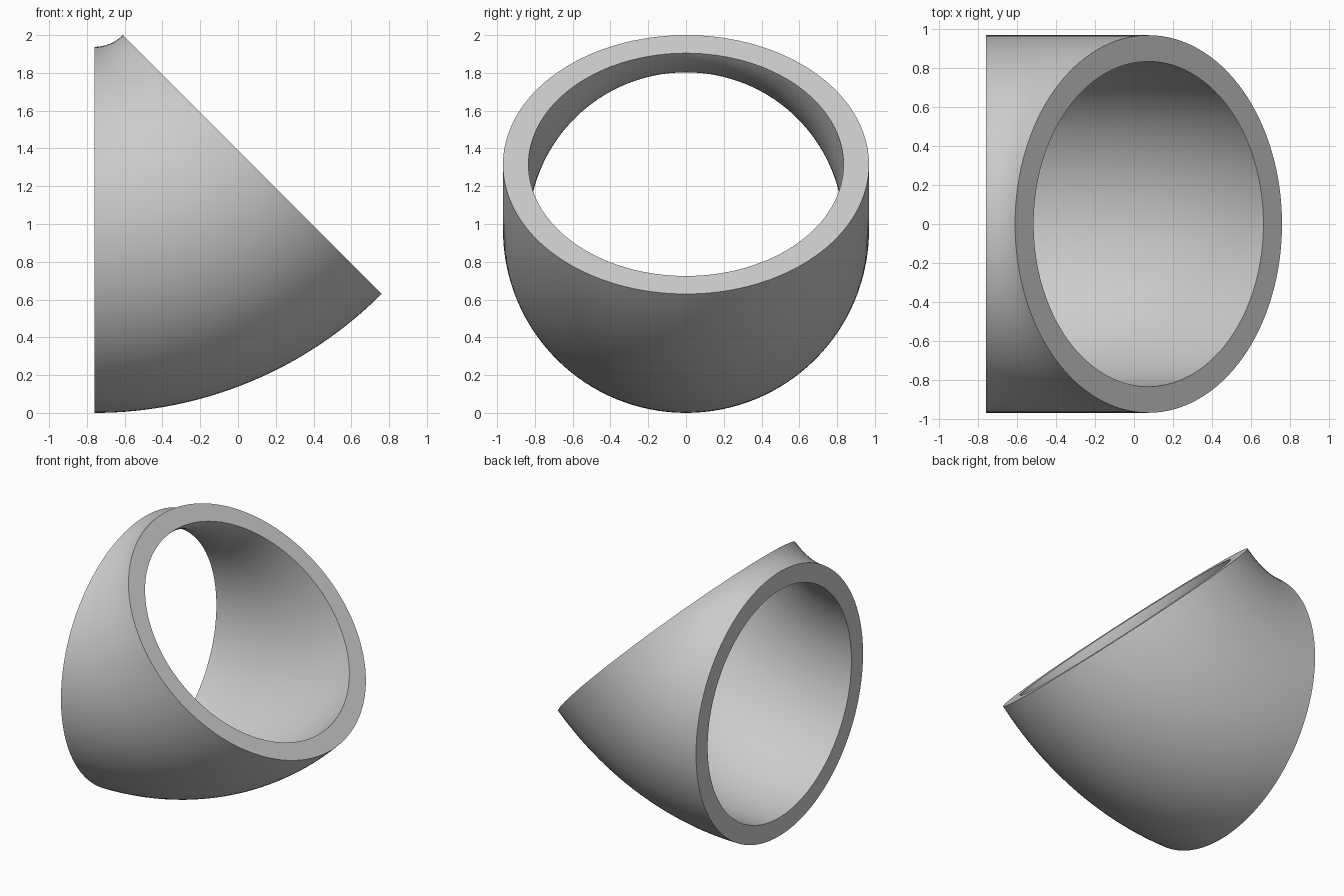
import bpy, bmesh
from math import sin, cos, pi, radians

old = bpy.data.objects.get("Cube")
if old:
    bpy.data.objects.remove(old, do_unlink=True)

BEND, OUTER, INNER = 1.18, 0.969, 0.834   # bend radius and pipe radii
ANGLE = radians(45)
SIDES, STEPS = 128, 32
CX = -(BEND + OUTER) * sin(ANGLE) / 2     # bend axis runs along y through (CX, CZ)
CZ = BEND + OUTER

grey = bpy.data.materials.new("light_grey")
grey.use_nodes = True
colour = (0.6, 0.6, 0.6, 1)
grey.diffuse_color = colour
grey.node_tree.nodes["Principled BSDF"].inputs["Base Color"].default_value = colour

bm = bmesh.new()


def ring(radius, bend):
    """Circle of the pipe at one angle along the bend."""
    verts = []
    for i in range(SIDES):
        t = 2 * pi * i / SIDES
        d = BEND + radius * cos(t)
        verts.append(bm.verts.new((CX + d * sin(bend), radius * sin(t), CZ - d * cos(bend))))
    return verts


def join(a, b):
    """Band of quads between two rings."""
    for i in range(SIDES):
        j = (i + 1) % SIDES
        bm.faces.new((a[i], a[j], b[j], b[i]))


# Outer wall and bore
angles = [ANGLE * k / STEPS for k in range(STEPS + 1)]
outer = [ring(OUTER, a) for a in angles]
inner = [ring(INNER, a) for a in angles]
for wall in (outer, inner):
    for a, b in zip(wall, wall[1:]):
        join(a, b)

# Flat end rims
for end in (0, -1):
    join(outer[end], inner[end])

bmesh.ops.recalc_face_normals(bm, faces=bm.faces)
mesh = bpy.data.meshes.new("pipe_elbow")
bm.to_mesh(mesh)
bm.free()
mesh.materials.append(grey)

elbow = bpy.data.objects.new("pipe_elbow", mesh)
bpy.context.collection.objects.link(elbow)
bpy.ops.object.select_all(action="DESELECT")
elbow.select_set(True)
bpy.context.view_layer.objects.active = elbow
bpy.ops.object.shade_smooth_by_angle(angle=radians(30))
